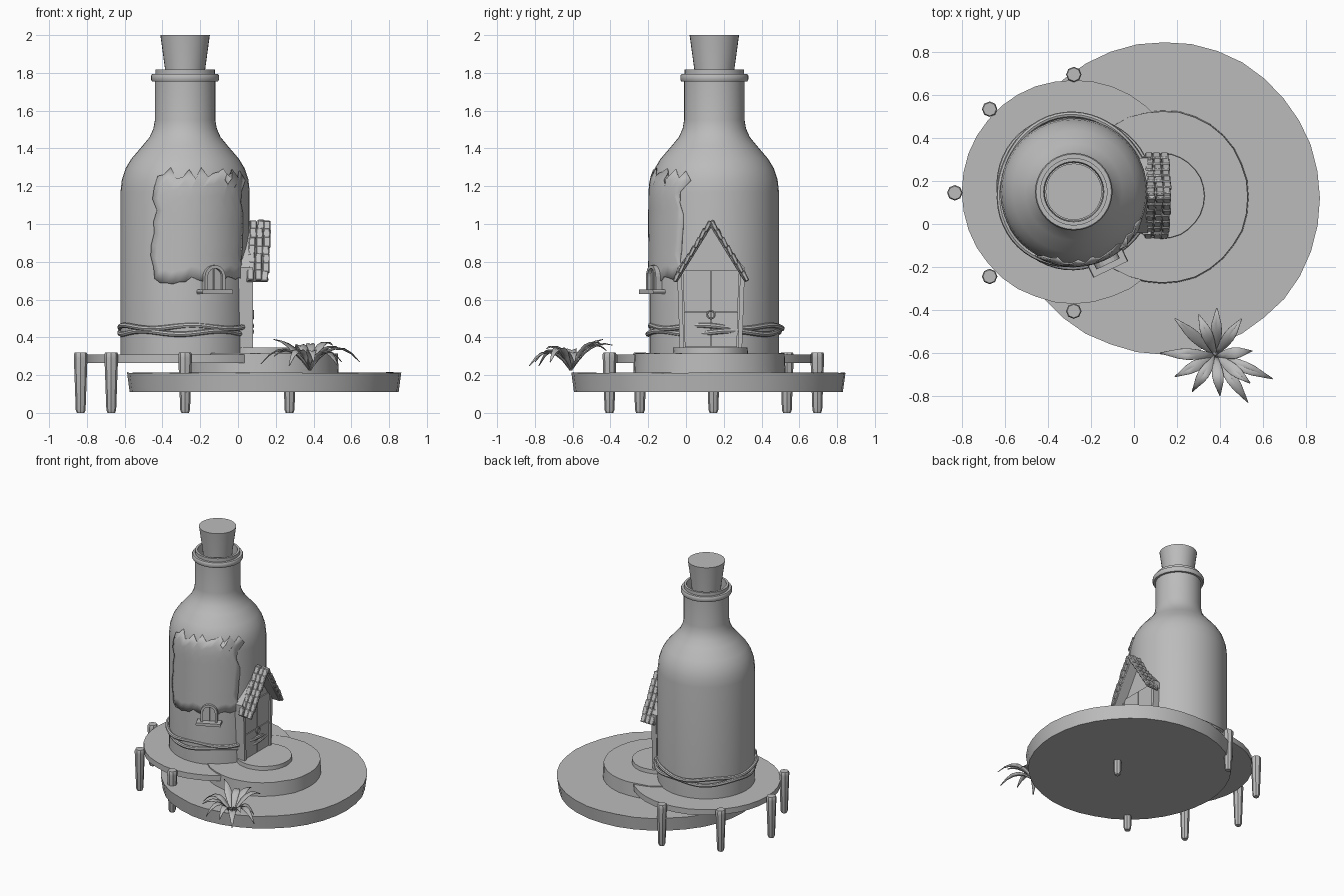
import bpy, bmesh, math, random
from mathutils import Vector, Matrix

if "Cube" in bpy.data.objects:
    bpy.data.objects.remove(bpy.data.objects["Cube"])

random.seed(4)
mat = bpy.data.materials.new("plain grey")
mat.diffuse_color = (0.5, 0.5, 0.5, 1)
mat.use_nodes = True
mat.node_tree.nodes["Principled BSDF"].inputs["Base Color"].default_value = mat.diffuse_color
CX, CY = -0.28, 0.15            # bottle axis


def finish(name, bm, normals=True):
    if normals:
        bmesh.ops.recalc_face_normals(bm, faces=bm.faces)
    me = bpy.data.meshes.new(name)
    bm.to_mesh(me)
    bm.free()
    me.materials.append(mat)
    ob = bpy.data.objects.new(name, me)
    bpy.context.collection.objects.link(ob)
    return ob


def lathe(name, prof, x, y, n=32, jit=0.0, zjit=0.0):
    bm = bmesh.new()
    wob = [1 + random.uniform(-jit, jit) for _ in range(n)]
    rings = []
    for k, (r, z) in enumerate(prof):
        ring = []
        for i in range(n):
            a = math.tau * i / n
            dz = random.uniform(-zjit, zjit) if k == len(prof) - 1 else 0
            ring.append(bm.verts.new((x + r * wob[i] * math.cos(a), y + r * wob[i] * math.sin(a), z + dz)))
        rings.append(ring)
    for a, b in zip(rings, rings[1:]):
        for i in range(n):
            j = (i + 1) % n
            bm.faces.new((a[i], a[j], b[j], b[i]))
    bm.faces.new(rings[0])
    bm.faces.new(rings[-1])
    return finish(name, bm)


def add_box(bm, size, m):
    v = bmesh.ops.create_cube(bm, size=1, matrix=m @ Matrix.Diagonal((*size, 1)))["verts"]
    return v


def prism(bm, pts, d0, d1, m):
    """Extrude a (u, v) outline from depth d0 to d1; m maps (u, v, depth) to world."""
    a = [bm.verts.new(m @ Vector((u, v, d0))) for u, v in pts]
    b = [bm.verts.new(m @ Vector((u, v, d1))) for u, v in pts]
    bm.faces.new(a)
    bm.faces.new(b)
    for i in range(len(pts)):
        j = (i + 1) % len(pts)
        bm.faces.new((a[i], a[j], b[j], b[i]))


def tube(name, pts, r, sides=8):
    """Closed tube round the bottle axis or a knob."""
    cu = bpy.data.curves.new(name, 'CURVE')
    cu.dimensions = '3D'
    cu.bevel_depth = r
    cu.bevel_resolution = max(0, sides // 2 - 2)
    sp = cu.splines.new('POLY')
    sp.points.add(len(pts) - 1)
    for p, q in zip(sp.points, pts):
        p.co = (*q, 1)
    sp.use_cyclic_u = True
    tmp = bpy.data.objects.new(name, cu)
    bpy.context.collection.objects.link(tmp)
    bpy.context.view_layer.update()
    me = bpy.data.meshes.new_from_object(tmp.evaluated_get(bpy.context.evaluated_depsgraph_get()))
    bpy.data.objects.remove(tmp)
    me.materials.clear()
    me.materials.append(mat)
    bpy.context.collection.objects.link(bpy.data.objects.new(name, me))


# Terraces
lathe("ground_disc", [(0.712, 0.11), (0.726, 0.213)], 0.14, 0.12, 36, 0.004, 0.003)
lathe("middle_terrace", [(0.405, 0.20), (0.40, 0.316)], 0.13, 0.125, 32, 0.006, 0.002)
lathe("round_deck", [(0.52, 0.265), (0.52, 0.308)], CX, CY, 36, 0.003)
lathe("door_step", [(0.20, 0.30), (0.197, 0.345)], 0.13, 0.13, 28, 0.006)

# Deck posts
for i in (2, 3, 4, 5, 6, 0):
    a = math.tau * i / 8
    lathe("deck_post", [(0.02, 0), (0.026, 0.015), (0.036, 0.29), (0.036, 0.31), (0.031, 0.32)],
          CX + 0.553 * math.cos(a), CY - 0.005 + 0.55 * math.sin(a), 8)

# Bottle and cork
body = [(0.342, 0.30), (0.342, 1.17), (0.335, 1.235), (0.315, 1.295), (0.285, 1.345), (0.225, 1.415),
        (0.188, 1.46), (0.168, 1.505), (0.16, 1.55)]
lathe("bottle", body + [(0.16, 1.755), (0.175, 1.755), (0.18, 1.765), (0.18, 1.785), (0.175, 1.793),
                        (0.157, 1.793), (0.157, 1.818), (0.14, 1.818), (0.135, 1.70), (0.135, 1.55)], CX, CY, 40)
lathe("cork", [(0.098, 1.70), (0.105, 1.81), (0.131, 2.0)], CX, CY, 32)


def radius(z):
    for (r0, z0), (r1, z1) in zip(body, body[1:]):
        if z <= z1:
            return r0 + (r1 - r0) * (z - z0) / (z1 - z0)
    return 0.16


# Raised chipped plaster patch on the front right of the bottle
bm = bmesh.new()
NC, NR = 16, 9
grid = []
top = [1.26 + random.uniform(-0.03, 0.04) for _ in range(NC + 1)]
low = [0.70 + random.uniform(-0.02, 0.02) for _ in range(NC + 1)]
for j in range(NR + 1):
    t = j / NR
    a0 = -120 + random.uniform(-3, 3) + 4 * t
    a1 = -30 + random.uniform(-3, 3) + (10 if j == NR else 0)
    row = []
    for i in range(NC + 1):
        a = math.radians(a0 + (a1 - a0) * i / NC)
        z = low[i] + (top[i] - low[i]) * t
        r = radius(z) + 0.008
        row.append(bm.verts.new((CX + r * math.cos(a), CY + r * math.sin(a), z)))
    grid.append(row)
for a, b in zip(grid, grid[1:]):
    for i in range(NC):
        bm.faces.new((a[i], a[i + 1], b[i + 1], b[i]))
patch = finish("plaster_patch", bm, False)
sol = patch.modifiers.new("thickness", 'SOLIDIFY')
sol.thickness = 0.014
sol.offset = -1

# Two loose ropes round the bottle
for z0, ph in ((0.425, 0.4), (0.455, 2.6)):
    pts = []
    for i in range(56):
        a = math.tau * i / 56
        r = 0.348 + 0.008 * math.sin(3 * a + ph)
        pts.append((CX + r * math.cos(a), CY + 0.004 + r * math.sin(a), z0 + 0.009 * math.sin(5 * a + ph)))
    tube("rope", pts, 0.014)

# Door house: maps (u, v, depth) -> (y, z, x)
M = Matrix(((0, 0, 1, 0), (1, 0, 0, 0.132), (0, 1, 0, 0), (0, 0, 0, 1)))
bm = bmesh.new()
prism(bm, [(-0.16, 0.34), (0.16, 0.34), (0.175, 0.77), (0, 1.0), (-0.175, 0.77)], -0.10, 0.064, M)
finish("door_porch", bm)
bm = bmesh.new()
for s in (-1, 1):
    # jamb, then lower and upper door panels
    prism(bm, [(s * .143, .345), (s * .165, .345), (s * .18, .77), (s * .155, .76)], 0.04, 0.080, M)
    prism(bm, [(s * .003, .348), (s * .138, .348), (s * .142, .533), (s * .003, .533)], 0.05, 0.072, M)
    prism(bm, [(s * .003, .538), (s * .142, .538), (s * .15, .757), (s * .003, .757)], 0.05, 0.072, M)
finish("double_door", bm)
tube("door_ring", [(0.08, 0.132 + 0.02 * math.cos(i * math.tau / 14), 0.52 + 0.02 * math.sin(i * math.tau / 14))
                   for i in range(14)], 0.006, 6)

# Tiled gable roof
bm = bmesh.new()
for s in (-1, 1):
    ang = math.atan2(-0.315, s * 0.195)
    slab = Matrix.Translation((0.095, 0.132 + s * 0.092, 0.845)) @ Matrix.Rotation(ang, 4, 'X')
    add_box(bm, (0.10, 0.355, 0.014), slab)
    for i in range(7):
        t = (i + 0.5) / 7
        for k in range(3):
            p = Vector((0.068 + 0.037 * k + 0.014 * (1 - t) + random.uniform(-.003, .003),
                        0.132 + s * (0.004 + 0.190 * t), 1.012 - 0.308 * t + random.uniform(-.004, .004)))
            m = Matrix.Translation(p) @ Matrix.Rotation(ang - s * 0.12 + random.uniform(-.05, .05), 4, 'X')
            add_box(bm, (0.036, 0.060, 0.021), m @ Matrix.Rotation(random.uniform(-.06, .06), 4, 'Z'))
roof = finish("tiled_roof", bm)
bev = roof.modifiers.new("soft_edges", 'BEVEL')
bev.width = 0.005
bev.segments = 1

# Arched window with sill: (u, v, depth) on the bottle wall
nrm = Vector((0.43, -0.903, 0)).normalized()
side = Vector((-nrm.y, nrm.x, 0))
W = Matrix(((side.x, 0, nrm.x, CX), (side.y, 0, nrm.y, CY), (0, 1, 0, 0), (0, 0, 0, 1)))


def arch(r, z):
    return [(-r, 0.645)] + [(-r * math.cos(i * math.pi / 10), z + r * math.sin(i * math.pi / 10))
                            for i in range(11)] + [(r, 0.645)]


bm = bmesh.new()
out, inn = arch(0.060, 0.722), arch(0.043, 0.722)
for i in range(len(out) - 1):
    prism(bm, [out[i], out[i + 1], inn[i + 1], inn[i]], 0.31, 0.372, W)
prism(bm, inn, 0.31, 0.352, W)
prism(bm, [(-.004, .645), (.004, .645), (.004, .765), (-.004, .765)], 0.33, 0.36, W)
finish("arched_window", bm)
bm = bmesh.new()
prism(bm, [(-.086, .63), (.086, .63), (.09, .64), (.086, .652), (-.086, .652), (-.09, .64)], 0.32, 0.40, W)
finish("window_sill", bm)

# Spiky plant: tip x, tip y, tip z, arch height
tips = [(.19, -.44, .39, .03), (.30, -.42, .33, .07), (.385, -.39, .36, .05), (.50, -.44, .36, .06),
        (.55, -.59, .27, .07), (.645, -.72, .27, .09), (.54, -.74, .34, .05), (.53, -.83, .25, .08),
        (.40, -.80, .27, .08), (.27, -.78, .25, .09), (.19, -.71, .30, .06), (.12, -.60, .26, .09)]
root = Vector((0.38, -0.61, 0.225))
bm = bmesh.new()
for x, y, z, h in tips:
    d = Vector((x, y, z)) - root
    s = Vector((-d.y, d.x, 0)).normalized()
    rows = []
    for k, w in enumerate((0.008, 0.015, 0.023, 0.026, 0.022, 0.012, 0.002)):
        t = k / 6
        c = root + d * t + Vector((0, 0, 4 * h * t * (1 - t)))
        rows.append([bm.verts.new(c + s * w * q + Vector((0, 0, abs(q) * w * 0.35))) for q in (-1, 0, 1)])
    for a, b in zip(rows, rows[1:]):
        for q in (0, 1):
            bm.faces.new((a[q], b[q], b[q + 1], a[q + 1]))
plant = finish("spiky_plant", bm, False)
th = plant.modifiers.new("thickness", 'SOLIDIFY')
th.thickness = 0.003

# Smooth shading with sharp edges kept
bpy.ops.object.select_all(action='DESELECT')
for ob in bpy.context.scene.objects:
    ob.select_set(True)
    bpy.context.view_layer.objects.active = ob
bpy.ops.object.shade_smooth_by_angle(angle=math.radians(35))
